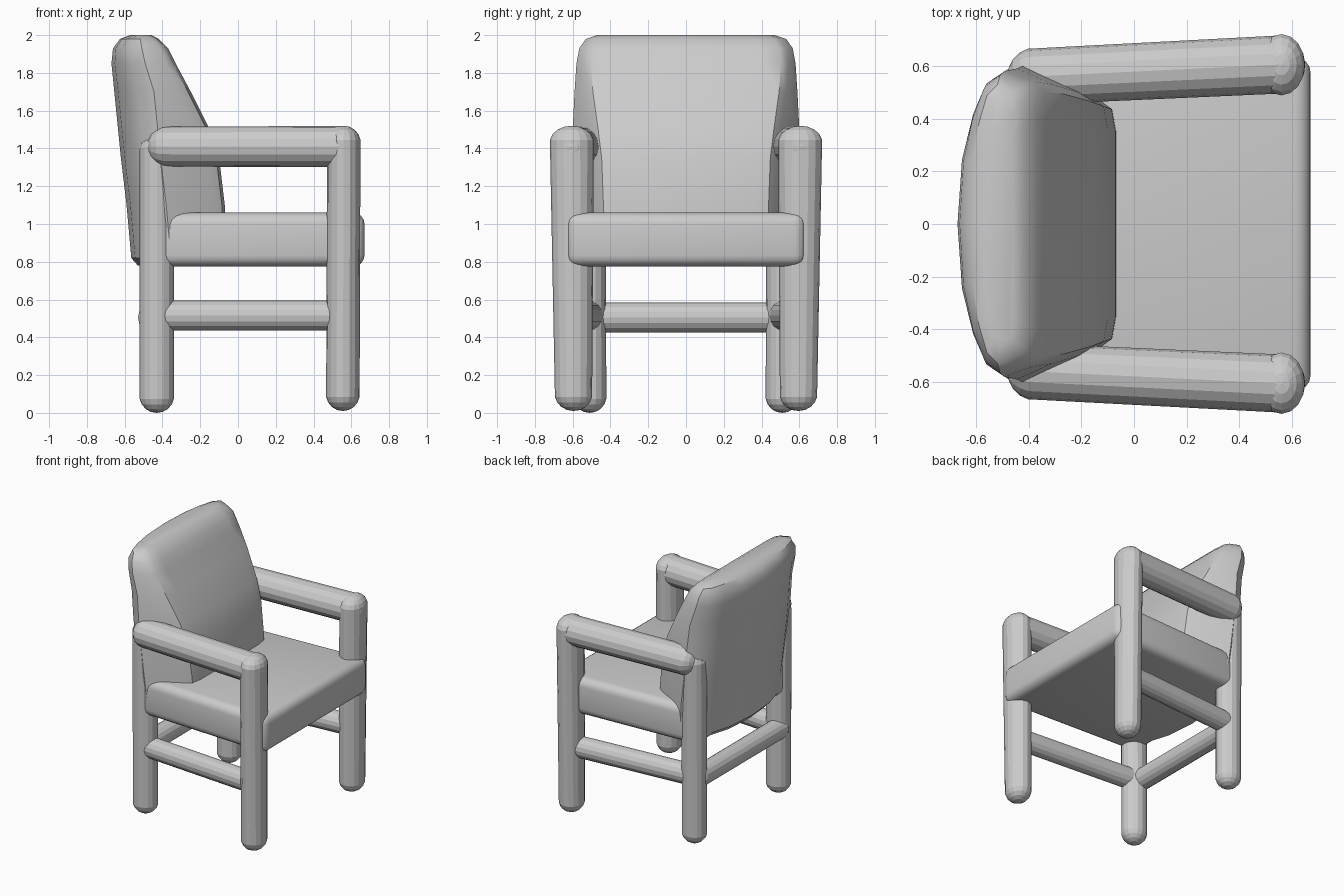
import bpy
import bmesh
from mathutils import Vector

cube = bpy.data.objects.get("Cube")
if cube:
    bpy.data.objects.remove(cube, do_unlink=True)

GREY = (0.6, 0.6, 0.6, 1)
mat = bpy.data.materials.new("plain grey")
mat.use_nodes = True
mat.diffuse_color = GREY
bsdf = next(n for n in mat.node_tree.nodes if n.type == 'BSDF_PRINCIPLED')
bsdf.inputs["Base Color"].default_value = GREY


def finish(name, bm, smooth=False):
    bmesh.ops.recalc_face_normals(bm, faces=bm.faces)
    mesh = bpy.data.meshes.new(name)
    bm.to_mesh(mesh)
    bm.free()
    mesh.materials.append(mat)
    obj = bpy.data.objects.new(name, mesh)
    bpy.context.collection.objects.link(obj)
    if smooth:
        bpy.ops.object.select_all(action='DESELECT')
        obj.select_set(True)
        bpy.context.view_layer.objects.active = obj
        bpy.ops.object.shade_smooth_by_angle(angle=0.6)
    return obj


def rounded_bar(name, start, end, r_start, r_end, cap):
    """Round-ended bar; each radius pair is (sideways, upward) or (x, y)."""
    a, b = Vector(start), Vector(end)
    d = (b - a).normalized()
    if abs(d.z) > 0.9:
        u, v = Vector((1, 0, 0)), Vector((0, 1, 0))
    else:
        u, v = d.cross(Vector((0, 0, 1))).normalized(), Vector((0, 0, 1))
    bm = bmesh.new()
    bmesh.ops.create_uvsphere(bm, u_segments=16, v_segments=9, radius=1)
    for vert in bm.verts:
        x, y, z = vert.co
        base, r = (b, r_end) if z > 0 else (a, r_start)
        inset = cap * (1 - abs(z)) * (-1 if z > 0 else 1)
        vert.co = base + d * inset + u * x * r[0] + v * y * r[1]
    return finish(name, bm)


# Legs, arms and side rails, mirrored across the seat
for side, s in (("left", 1), ("right", -1)):
    rounded_bar(f"front_leg_{side}", (0.555, s * 0.595, 0.01), (0.56, s * 0.605, 1.52),
                (0.09, 0.1), (0.09, 0.118), 0.09)
    rounded_bar(f"back_leg_{side}", (-0.43, s * 0.51, 0.0), (-0.43, s * 0.515, 1.48),
                (0.092, 0.09), (0.092, 0.09), 0.09)
    rounded_bar(f"arm_{side}", (-0.48, s * 0.555, 1.41), (0.65, s * 0.61, 1.41),
                (0.108, 0.108), (0.112, 0.11), 0.1)
    rounded_bar(f"side_rail_{side}", (-0.45, s * 0.51, 0.515), (0.58, s * 0.59, 0.515),
                (0.075, 0.08), (0.075, 0.08), 0.06)

rounded_bar("back_rail", (-0.455, -0.54, 0.505), (-0.455, 0.54, 0.505),
            (0.075, 0.08), (0.075, 0.08), 0.06)

# Seat: softened block, wider at the front
bm = bmesh.new()
bmesh.ops.create_cube(bm, size=1)
for v in bm.verts:
    front = v.co.x > 0
    v.co.x = 0.67 if front else -0.5
    v.co.y *= 1.27 if front else 1.16
    v.co.z = 1.06 if v.co.z > 0 else 0.775
bmesh.ops.bevel(bm, geom=bm.edges[:], offset=0.06, segments=4,
                profile=0.5, affect='EDGES')
finish("seat", bm, smooth=True)

# Backrest sections: height, back x, front x, half width, front half width
sections = [
    (0.78, -0.53, -0.12, 0.54, 0.43),
    (0.82, -0.565, -0.06, 0.58, 0.46),
    (1.1, -0.59, -0.07, 0.6, 0.47),
    (1.35, -0.62, -0.1, 0.6, 0.48),
    (1.5, -0.635, -0.15, 0.6, 0.5),
    (1.7, -0.655, -0.25, 0.59, 0.53),
    (1.85, -0.67, -0.33, 0.58, 0.54),
    (1.93, -0.662, -0.37, 0.565, 0.53),
    (1.98, -0.625, -0.42, 0.53, 0.5),
    (2.0, -0.57, -0.46, 0.47, 0.44),
]
back_curve = [(0, 0), (0.02, 0.42), (0.07, 0.72), (0.13, 0.92), (0.21, 1)]
front_curve = [(0.06, 1), (0.015, 0.93), (0, 0.75), (0, 0)]

bm = bmesh.new()
rings = []
for z, xb, xf, w, f in sections:
    k = min(1, (xf - xb) / 0.4)
    half = [(xb + k * dx, w * t) for dx, t in back_curve]
    half += [(xf - k * dx, f * t) for dx, t in front_curve]
    outline = half + [(x, -y) for x, y in half[-2:0:-1]]
    rings.append([bm.verts.new((x, y, z)) for x, y in outline])
for low, high in zip(rings, rings[1:]):
    for i in range(len(low)):
        j = (i + 1) % len(low)
        bm.faces.new((low[i], low[j], high[j], high[i]))
bm.faces.new(rings[0])
bm.faces.new(rings[-1])
finish("backrest", bm, smooth=True)
